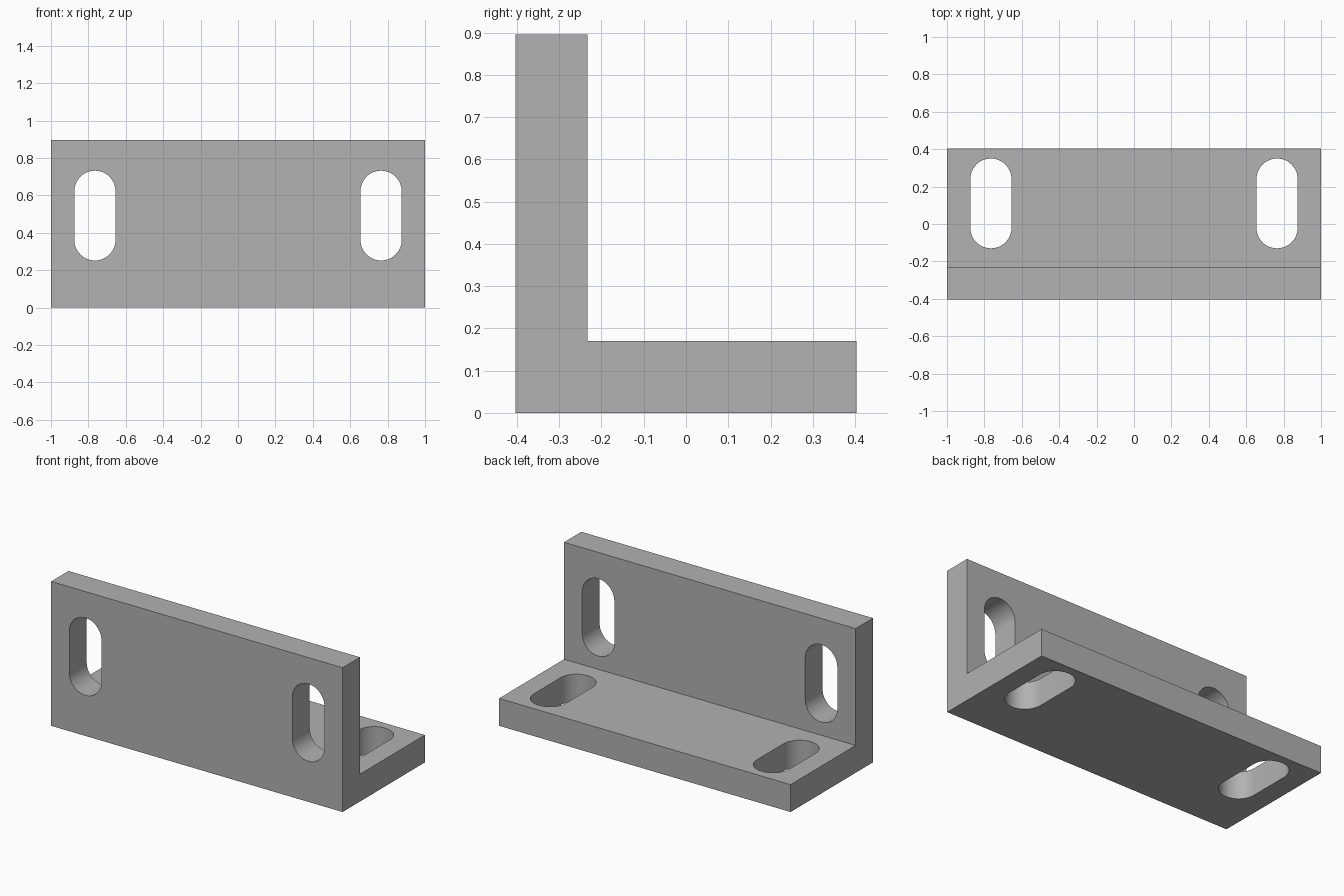
import bpy
import bmesh
from math import pi, sin, cos
from mathutils import Matrix, Vector

if "Cube" in bpy.data.objects:
    bpy.data.objects.remove(bpy.data.objects["Cube"], do_unlink=True)

DEPTH, HEIGHT, THICK = 0.806, 0.895, 0.17
SLOT_X, SLOT_R, SLOT_STRAIGHT = 0.765, 0.11, 0.13
FRONT, BACK = -DEPTH / 2, DEPTH / 2

grey = bpy.data.materials.new("plain grey")
grey.use_nodes = True
grey.diffuse_color = (0.445, 0.445, 0.445, 1)
grey.node_tree.nodes["Principled BSDF"].inputs["Base Color"].default_value = grey.diffuse_color


def prism(name, points, direction):
    """Extrude a closed outline along a direction into a solid object."""
    bm = bmesh.new()
    face = bm.faces.new([bm.verts.new(p) for p in points])
    grown = bmesh.ops.extrude_face_region(bm, geom=[face], use_keep_orig=True)
    moved = [v for v in grown["geom"] if isinstance(v, bmesh.types.BMVert)]
    bmesh.ops.translate(bm, verts=moved, vec=direction)
    bmesh.ops.recalc_face_normals(bm, faces=bm.faces)
    mesh = bpy.data.meshes.new(name)
    bm.to_mesh(mesh)
    bm.free()
    mesh.materials.append(grey)
    obj = bpy.data.objects.new(name, mesh)
    bpy.context.collection.objects.link(obj)
    return obj


def slot_cutter(name, centre, turn):
    """Round-ended slot, long in y and cutting along z before the turn."""
    steps = 24
    outline = []
    for end in (0, 1):
        shift = SLOT_STRAIGHT * (1 - 2 * end)
        for i in range(steps + 1):
            a = pi * (end + i / steps)
            outline.append(Vector((SLOT_R * cos(a), shift + SLOT_R * sin(a), -THICK)))
    cutter = prism(name, outline, Vector((0, 0, 2 * THICK)))
    cutter.data.transform(Matrix.Translation(centre) @ Matrix.Rotation(turn, 4, "X"))
    cutter.hide_render = True
    return cutter


# L-shaped body
inner = FRONT + THICK
profile = [(FRONT, 0), (BACK, 0), (BACK, THICK), (inner, THICK),
           (inner, HEIGHT), (FRONT, HEIGHT)]
bracket = prism("angle_bracket", [(-1, y, z) for y, z in profile], Vector((2, 0, 0)))

# Mounting slots in the upright plate and the base plate
cutters = []
for side, x in (("right", -SLOT_X), ("left", SLOT_X)):
    cutters.append(slot_cutter(side + "_upright_slot_cutter",
                               Vector((x, FRONT + THICK / 2, 0.492)), pi / 2))
    cutters.append(slot_cutter(side + "_base_slot_cutter",
                               Vector((x, 0.11, THICK / 2)), 0))

bpy.context.view_layer.objects.active = bracket
for cutter in cutters:
    mod = bracket.modifiers.new(cutter.name, "BOOLEAN")
    mod.operation = "DIFFERENCE"
    mod.solver = "EXACT"
    mod.object = cutter
    bpy.ops.object.modifier_apply(modifier=mod.name)
    bpy.data.objects.remove(cutter, do_unlink=True)

# Smooth slot ends, crisp plate edges
bpy.ops.object.select_all(action="DESELECT")
bracket.select_set(True)
bpy.ops.object.shade_smooth_by_angle(angle=pi / 6)
